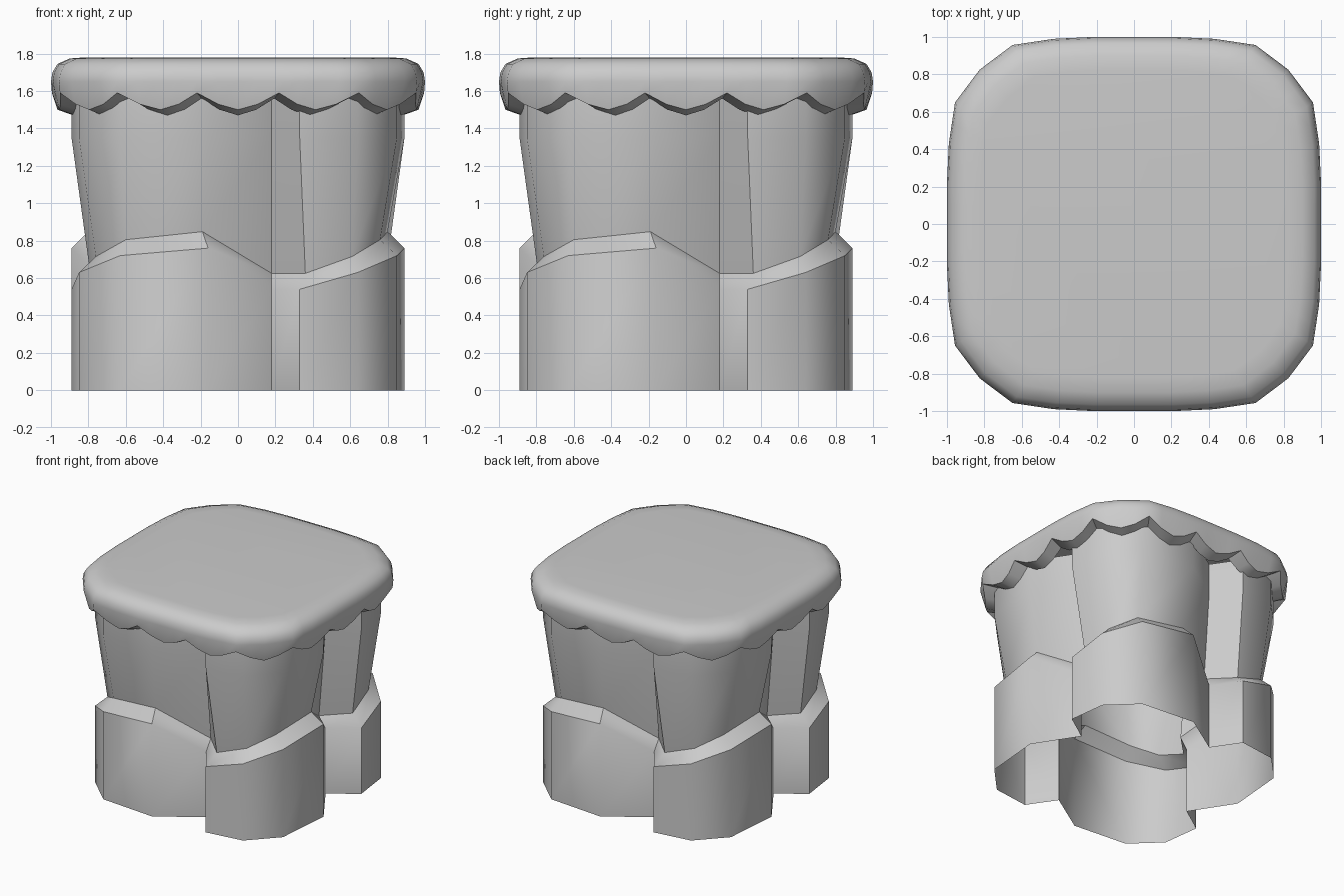
import bpy
from math import radians

if "Cube" in bpy.data.objects:
    bpy.data.objects.remove(bpy.data.objects["Cube"])


def turn(p, n):
    """Rotate a plan point by n quarter turns."""
    x, y = p
    for _ in range(n):
        x, y = -y, x
    return x, y


def four_way(points):
    return [turn(p, n) for n in range(4) for p in points]


def loft(name, rings, cap=False):
    """Skin equal-length closed rings, bottom to top."""
    n = len(rings[0])
    verts = [v for r in rings for v in r]
    faces = [(k * n + i, k * n + (i + 1) % n, (k + 1) * n + (i + 1) % n, (k + 1) * n + i)
             for k in range(len(rings) - 1) for i in range(n)]
    if cap:
        faces.append(tuple(range((len(rings) - 1) * n, len(rings) * n)))
    mesh = bpy.data.meshes.new(name)
    mesh.from_pydata(verts, [], faces)
    obj = bpy.data.objects.new(name, mesh)
    bpy.context.collection.objects.link(obj)
    bpy.ops.object.select_all(action='DESELECT')
    obj.select_set(True)
    bpy.context.view_layer.objects.active = obj
    bpy.ops.object.shade_smooth_by_angle(angle=radians(40))
    return obj


# Rock walls: one corner boulder repeated four times, with a stepped ledge
outer = [(.33, -.89), (.64, -.85), (.85, -.63), (.89, -.16), (.67, .18)]
inner = [(.36, -.79), (.61, -.76), (.76, -.60), (.80, -.19), (.61, .18)]
ledge = [.54, .63, .72, .76, .54]
lip = [.625, .715, .805, .848, .625]


def ring(points, heights):
    return [(x, y, z) for (x, y), z in zip(four_way(points), heights * 4)]


loft("rock_walls", [ring(outer, [0] * 5), ring(outer, ledge), ring(inner, lip),
                    ring(outer, [1.35] * 5), ring(outer, [1.6] * 5)])

# Grass cap: rounded square with sixteen scallops hanging from the rim
# plan points alternate scallop low / peak, starting at the front-left corner
half = [(-.825, -.825), (-.65, -.957), (-.43, -.99), (-.22, -1)]
side = half + [(0, -1)] + [(-x, y) for x, y in half[:0:-1]]
keys = four_way(side)
plan, drop = [], []
for i, (x, y) in enumerate(keys):
    nx, ny = keys[(i + 1) % len(keys)]
    plan += [(x, y), ((x + nx) / 2, (y + ny) / 2)]
    drop += [1.5 if i % 2 == 0 else 1.59, 1.53]


def cap_ring(scale, z):
    return [(x * scale, y * scale, z) for x, y in plan]


rim = [(x * (.965 + (z - 1.5) / 3), y * (.965 + (z - 1.5) / 3), z)
       for (x, y), z in zip(plan, drop)]
under = [(x * .88, y * .88, z - .03) for (x, y), z in zip(plan, drop)]
loft("grass_cap", [under, rim] + [cap_ring(s, z) for s, z in (
    (1, 1.65), (.992, 1.70), (.965, 1.745), (.90, 1.774), (.82, 1.78))], cap=True)
